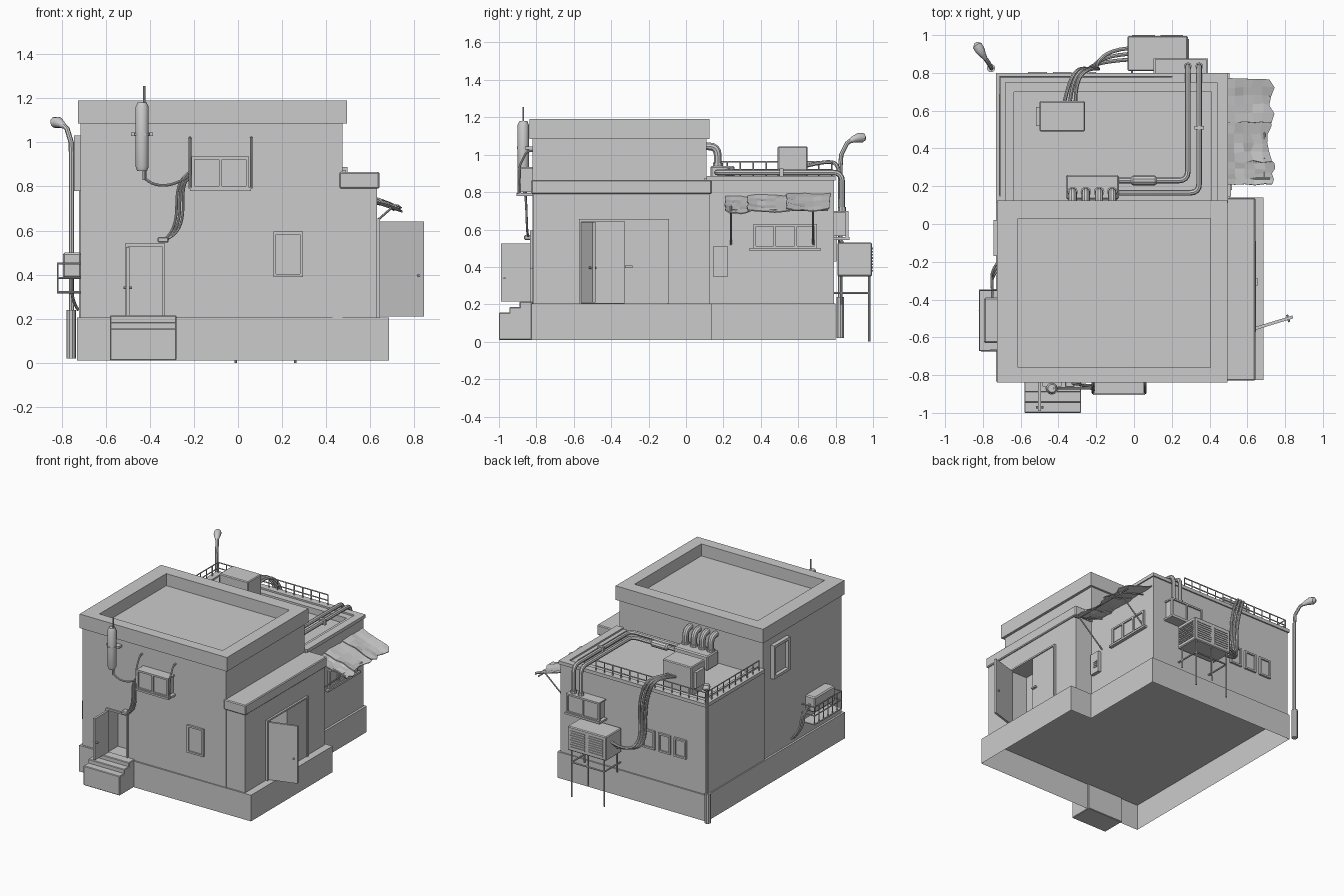
import bpy, bmesh, math, random
from mathutils import Vector

if "Cube" in bpy.data.objects:
    bpy.data.objects.remove(bpy.data.objects["Cube"])

random.seed(4)


def mesh_obj(name, verts, faces):
    me = bpy.data.meshes.new(name)
    me.from_pydata(verts, [], faces)
    ob = bpy.data.objects.new(name, me)
    bpy.context.collection.objects.link(ob)
    return ob


def prism(name, pts, z0, z1, bottom=True):
    n = len(pts)
    v = [(x, y, z) for z in (z0, z1) for x, y in pts]
    f = [(i, (i + 1) % n, (i + 1) % n + n, i + n) for i in range(n)]
    f.append(tuple(range(n, 2 * n)))
    if bottom:
        f.append(tuple(reversed(range(n))))
    return mesh_obj(name, v, f)


def box(name, x0, x1, y0, y1, z0, z1, bevel=0):
    ob = prism(name, [(x0, y0), (x1, y0), (x1, y1), (x0, y1)], z0, z1)
    if bevel:
        m = ob.modifiers.new("bevel", 'BEVEL')
        m.width, m.segments = bevel, 1
    return ob


def cut(ob, *b):
    cutter = box("cutter", *b)
    cutter.hide_render = True
    m = ob.modifiers.new("cut", 'BOOLEAN')
    m.operation, m.solver, m.object = 'DIFFERENCE', 'EXACT', cutter
    bpy.context.view_layer.objects.active = ob
    bpy.ops.object.modifier_apply(modifier="cut")
    bpy.data.objects.remove(cutter)


def rounded(pts, r):
    """Path with its corners replaced by short arcs."""
    p = [Vector(q) for q in pts]
    out = [p[0]]
    for a, b, c in zip(p, p[1:], p[2:]):
        s, e = b + (a - b).normalized() * r, b + (c - b).normalized() * r
        out += [s.lerp(b, t).lerp(b.lerp(e, t), t) for t in (0, .25, .5, .75, 1)]
    return out + [p[-1]]


def tube(name, pts, r, bend=0, soft=False, radii=None, res=2):
    cu = bpy.data.curves.new(name, 'CURVE')
    cu.dimensions, cu.bevel_depth, cu.bevel_resolution, cu.use_fill_caps = '3D', r, res, True
    if bend:
        pts = rounded(pts, bend)
    s = cu.splines.new('NURBS' if soft else 'POLY')
    s.points.add(len(pts) - 1)
    for i, q in enumerate(pts):
        s.points[i].co = (*q, 1)
        s.points[i].radius = radii[i] if radii else 1
    if soft:
        s.order_u, s.use_endpoint_u, s.resolution_u = 4, True, 5
    ob = bpy.data.objects.new(name, cu)
    bpy.context.collection.objects.link(ob)
    return ob


def wall_box(name, side, w, u0, u1, d0, d1, z0, z1):
    """Box on a wall: w = wall position, d = distance outward."""
    axis, sgn = side
    a, b = sorted((w + sgn * d0, w + sgn * d1))
    return box(name, a, b, u0, u1, z0, z1) if axis == 'x' else box(name, u0, u1, a, b, z0, z1)


FRONT, BACK, LEFT, RIGHT = ('y', -1), ('y', 1), ('x', -1), ('x', 1)


def framed(name, side, w, u0, u1, z0, z1, d=.015, t=.013, panes=1, back=0.004):
    """Frame with pane and mullions."""
    for k, (a, b, c, e) in enumerate([(u0, u1, z0, z0 + t), (u0, u1, z1 - t, z1),
                                      (u0, u0 + t, z0 + t, z1 - t), (u1 - t, u1, z0 + t, z1 - t)]):
        wall_box(f"{name}_frame_{k}", side, w, a, b, -.005, d, c, e)
    wall_box(name + "_pane", side, w, u0 + t, u1 - t, -.005, back, z0 + t, z1 - t)
    for k in range(1, panes):
        u = u0 + (u1 - u0) * k / panes
        wall_box(f"{name}_mullion_{k}", side, w, u - t / 2, u + t / 2, 0, d, z0, z1)


def leaf(name, x, y, ang, length, z0, z1):
    ob = box(name, 0, length, -.008, .008, z0, z1)
    ob.location, ob.rotation_euler.z = (x, y, 0), math.radians(ang)
    tube(name + "_handle", [(x + math.cos(math.radians(ang)) * length * .88 - math.sin(math.radians(ang)) * s,
                             y + math.sin(math.radians(ang)) * length * .88 + math.cos(math.radians(ang)) * s,
                             (z0 + z1) / 2 - .03) for s in (-.02, .02)], .006)


# Plinth, open underneath
prism("plinth", [(-.73, -.835), (.685, -.825), (.685, .14), (.505, .14), (.505, .80), (-.73, .80)], 0.01, .205, False)

# Main tall block, side wing and lower rear block
main = box("main_block", -.715, .475, -.82, .11, .2, 1.09)
cut(main, -.505, -.345, -.9, -.70, .207, .53)
parapet = box("main_parapet", -.725, .495, -.838, .125, 1.085, 1.19)
cut(parapet, -.615, .405, -.76, .03, 1.1, 1.3)
wing = box("side_wing", .47, .63, -.815, .125, .2, .80)
cut(wing, .50, .7, -.56, -.33, .207, .645)
box("wing_cornice", .46, .642, -.828, .138, .79, .865, .006)
rear = box("rear_block", -.722, .488, .1, .79, .2, .875)
cut(rear, -.635, .41, .11, .70, .83, 1)
rim = box("rear_rim", -.73, .497, .11, .80, .862, .887)
cut(rim, -.68, .44, .0, .75, .8, 1)

# Front entrance: steps, door leaf, frame
for i, (y, z) in enumerate([(-1.0, .155), (-.945, .185), (-.89, .215)]):
    box(f"step_{i}", -.58, -.28, y, -.82, 0.01, z, .004)
leaf("front_door", -.5, -.825, -90, .165, .215, .525)
for x in (-.513, -.345):
    box("front_door_jamb", x, x + .013, -.832, -.81, .205, .54)
box("front_door_head", -.513, -.332, -.832, -.81, .527, .54)

# Side double door: one open leaf, one closed leaf
leaf("side_door_open", .635, -.555, 17, .215, .21, .64)
box("side_door_closed", .62, .637, -.33, -.10, .207, .645)
for y in (-.572, -.102):
    box("side_door_jamb", .62, .645, y, y + .012, .205, .655)
box("side_door_head", .62, .645, -.572, -.09, .643, .655)
box("side_door_handle", .637, .655, -.325, -.285, .395, .407)

# Windows
framed("front_window", FRONT, -.82, .16, .295, .39, .595)
framed("left_window", LEFT, -.715, -.17, .02, .78, 1.03, d=.03, t=.02)
for i in range(3):
    framed(f"back_window_{i}", BACK, .79, -.56 + i * .13, -.46 + i * .13, .43, .57)
framed("shop_window", RIGHT, .488, .36, .70, .50, .63, panes=3)
wall_box("shop_sill", RIGHT, .488, .34, .72, 0, .025, .485, .50)

# Meter box on right wall
wall_box("meter_box", RIGHT, .488, .145, .225, 0, .025, .35, .51)
for i in range(4):
    wall_box(f"meter_slot_{i}", RIGHT, .488, .18, .215, .025, .03, .39 + i * .014, .397 + i * .014)


# Wall-hung cabinets with two panes and hanging brackets
def cabinet(name, side, w, u0, u1, z0, z1, d):
    wall_box(name, side, w, u0 + .01, u1 - .01, 0, d - .015, z0 + .01, z1 - .005)
    framed(name + "_face", side, w + side[1] * (d - .012), u0, u1, z0, z1, d=.012, panes=2, back=.002)
    wall_box(name + "_top", side, w, u0, u1, 0, d, z1 - .01, z1)
    wall_box(name + "_shelf", side, w, u0 - .008, u1 + .008, 0, d + .005, z0 - .01, z0 + .004)


cabinet("front_cabinet", FRONT, -.82, -.21, .05, .79, .935, .08)
cabinet("back_cabinet", BACK, .79, .11, .385, .555, .70, .08)
for x in (-.218, .06):
    tube("cabinet_bracket", [(x, -.82, 1.02), (x, -.85, 1.02), (x, -.89, .94), (x, -.895, .79)], .006, bend=.02)

# Tank with mast on front wall
tube("tank", [(-.435, -.87, z) for z in (.87, .89, 1.16, 1.18)], .03, radii=[.75, 1, 1, .7], res=4)
tube("tank_nozzle", [(-.425, -.87, .83), (-.425, -.87, .88)], .009)
tube("tank_mast", [(-.425, -.87, 1.17), (-.425, -.87, 1.255)], .005)
tube("tank_strap", [(-.435, -.87, 1.03), (-.435, -.87, 1.043)], .034, res=4)
box("tank_bracket", -.485, -.385, -.86, -.81, 1.028, 1.044)

# Front cables and door lamp
tube("tank_cable", [(-.425, -.87, .84), (-.38, -.87, .79), (-.29, -.87, .79), (-.21, -.87, .86)], .006, soft=True)
for i in range(3):
    o = i * .015
    tube(f"cabinet_cable_{i}", [(-.21, -.85 - o, .87 - o), (-.29 + o, -.86, .83), (-.26 + o, -.85, .66),
                                (-.31 + o, -.85, .57), (-.345, -.84, .555)], .006, soft=True)
box("door_lamp", -.365, -.315, -.865, -.81, .545, .57, .005)

# Left wall unit with guard rails
box("left_unit", -.795, -.71, -.63, -.39, .385, .50, .008)
box("left_unit_shelf", -.82, -.71, -.67, -.35, .315, .325)
for z in (.32, .385, .45):
    tube("unit_guard_rail", [(-.71, -.67, z), (-.818, -.67, z), (-.818, -.35, z), (-.71, -.35, z)], .005)
for i in range(7):
    y = -.67 + i * .32 / 6
    tube("unit_guard_bar", [(-.818, y, .32), (-.818, y, .45)], .004)
for i in range(3):
    o = i * .02
    tube("left_unit_cable", [(-.75, -.39, .44 - o), (-.75, -.32 + o, .42), (-.76, -.33 + o, .32),
                             (-.745, -.27 + o, .27), (-.725, -.25 + o, .24)], .007, soft=True)

# Roof edge railing
for z in (.92, .962):
    tube("roof_rail", [(-.71, .15, z), (-.71, .78, z), (.2, .78, z)], .0045)
for i in range(10):
    tube("rail_post_side", [(-.71, .15 + i * .07, .88), (-.71, .15 + i * .07, .962)], .004)
for i in range(1, 14):
    tube("rail_post_back", [(-.71 + i * .07, .78, .88), (-.71 + i * .07, .78, .962)], .004)

# Roof box
box("roof_box", -.5, -.26, .49, .65, .82, 1.045, .006)
box("roof_box_vent", -.52, -.5, .52, .62, .88, 1.0)

# Manifold with elbows and two long pipes to the back cabinet
box("manifold", -.36, -.08, .13, .26, .83, .94, .008)
for i in range(4):
    x = -.325 + i * .07
    tube(f"elbow_{i}", [(x, .10, 1.045), (x, .17, 1.045), (x, .17, .92)], .022, bend=.05, res=3)
    tube(f"elbow_collar_{i}", [(x, .17, .935), (x, .17, .955)], .028, res=3)
for y, x in ((.23, .285), (.165, .345)):
    tube("roof_pipe", [(-.1, y, .905), (x, y, .905), (x, .835, .905), (x, .835, .69)], .015, bend=.05)
    tube("pipe_collar", [(x, .835, .70), (x, .835, .72)], .021)
tube("muffler", [(x, .23, .905) for x in (-.015, -.005, .11, .12)], .026, radii=[.7, 1, 1, .7], res=3)
box("pipe_clamp", .32, .37, .50, .52, .885, .925)

# Rear cooling unit on its stand
box("cooling_unit", -.035, .285, .81, .995, .35, .53, .006)
for i in range(8):
    z = .375 + i * .017
    box("side_louver", .284, .291, .83, .98, z, z + .009)
    for a, b in ((-.01, .11), (.14, .26)):
        box("back_louver", a, b, .994, 1.0, z, z + .009)
for x in (-.01, .26):
    tube("stand_leg", [(x, .98, 0), (x, .98, .35)], .006)
    tube("stand_inner_leg", [(x, .83, .2), (x, .83, .35)], .006)
    tube("stand_arm", [(x, .79, .26), (x, .98, .26)], .006)
tube("stand_bar", [(-.01, .98, .26), (.26, .98, .26)], .006)
tube("stand_leg_middle", [(.125, .98, .12), (.125, .98, .35)], .005)
for i in range(3):
    o = i * .03
    tube(f"cooling_hose_{i}", [(-.03, .93 - o, .47 - o), (-.15 - o / 2, .92 - o, .42), (-.22 - o / 2, .82, .46),
                               (-.17 - o, .82, .72), (-.24 - o, .83, .97), (-.31 - o / 2, .77, .97),
                               (-.31 - o, .64, .94)], .01, soft=True)

# Ragged awning of three sheets with struts
for k, (y0, y1, reach, lift) in enumerate([(.54, .77, .73, .008), (.33, .57, .72, 0), (.21, .35, .735, -.008)]):
    nx, ny = 5, 5
    v = []
    for i in range(nx + 1):
        for j in range(ny + 1):
            t, s = i / nx, j / ny
            v.append((.485 + (reach - .485 + random.uniform(-.015, .015)) * t,
                      y0 + (y1 - y0) * s + random.uniform(-.006, .006),
                      .785 + lift - .075 * t - .015 * math.sin(s * math.pi) * t + random.uniform(-.005, .005)))
    f = [(a, a + ny + 1, a + ny + 2, a + 1) for i in range(nx) for j in range(ny) for a in [i * (ny + 1) + j]]
    sheet = mesh_obj(f"awning_sheet_{k}", v, f)
    sheet.modifiers.new("thick", 'SOLIDIFY').thickness = .006
for y in (.24, .68):
    tube("awning_strut", [(.488, y, .52), (.70, y, .705)], .005)
    tube("awning_rafter", [(.488, y, .765), (.72, y, .70)], .005)
tube("awning_beam", [(.69, .22, .703), (.69, .76, .703)], .005)

# Street lamp at back left corner
tube("lamp_base", [(-.757, .825, .02), (-.757, .825, .24)], .022, res=3)
tube("lamp_pole", [(-.755, .825, .2), (-.755, .825, .93), (-.757, .83, 1.0), (-.775, .86, 1.06), (-.79, .88, 1.075)], .012)
tube("lamp_head", [(-.785, .873, 1.07), (-.8, .895, 1.082), (-.815, .92, 1.09), (-.83, .945, 1.09), (-.838, .957, 1.085)],
     .027, radii=[.4, .65, .95, .95, .4], res=4)

# Convert tubes to meshes and smooth them
bpy.ops.object.select_all(action='DESELECT')
tubes = [o for o in bpy.context.scene.objects if o.type == 'CURVE']
for o in tubes:
    o.select_set(True)
bpy.context.view_layer.objects.active = tubes[0]
bpy.ops.object.convert(target='MESH')
bpy.ops.object.shade_smooth_by_angle()
